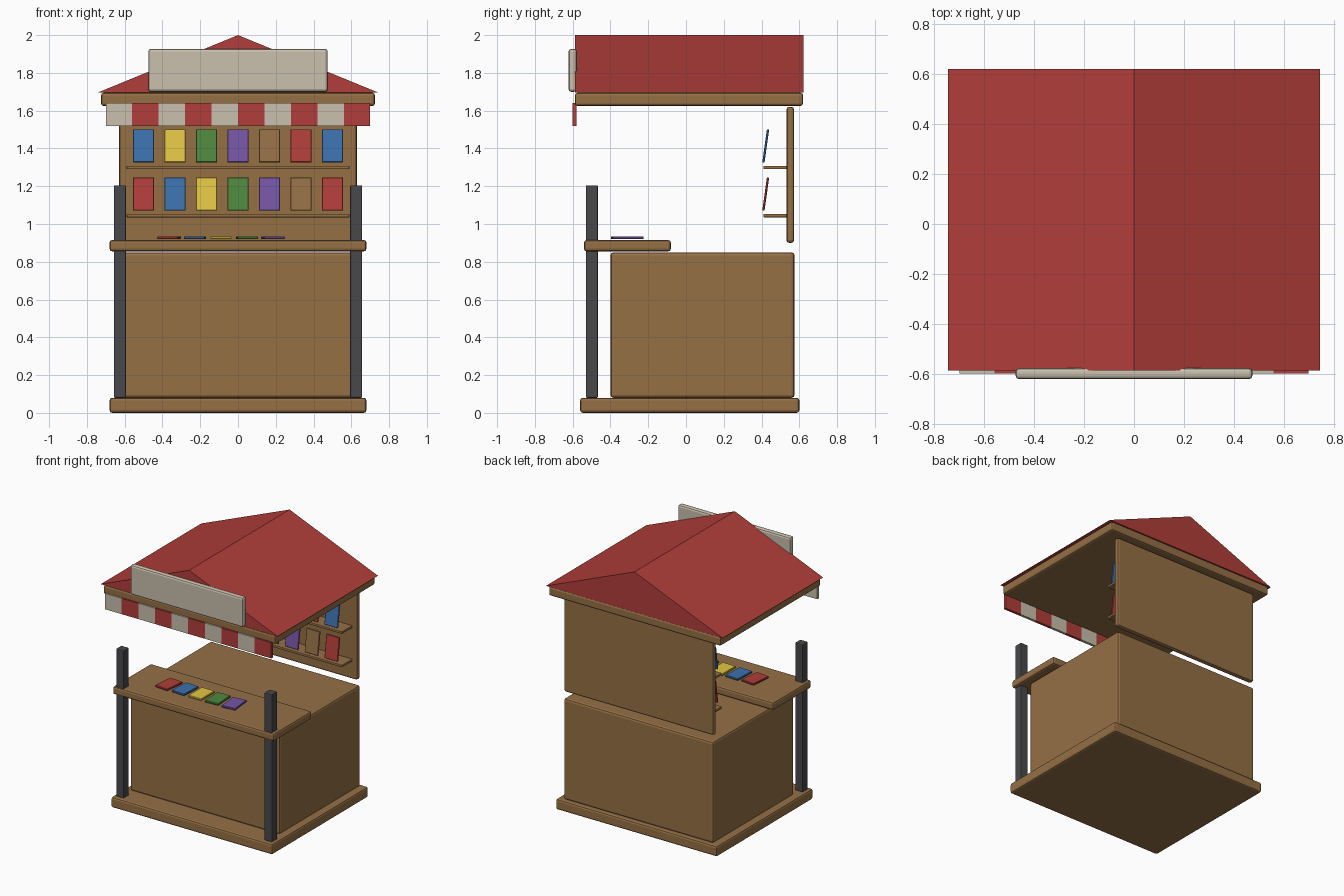
import bpy
import bmesh
from math import radians
from mathutils import Matrix, Vector

cube = bpy.data.objects.get("Cube")
if cube:
    bpy.data.objects.remove(cube, do_unlink=True)


def material(name, r, g, b):
    m = bpy.data.materials.new(name)
    m.use_nodes = True
    m.diffuse_color = (r, g, b, 1)
    m.node_tree.nodes["Principled BSDF"].inputs["Base Color"].default_value = (r, g, b, 1)
    return m


wood = material("wood", 0.30, 0.16, 0.06)
red = material("red", 0.44, 0.047, 0.042)
cream = material("cream", 0.59, 0.53, 0.42)
charcoal = material("charcoal", 0.065, 0.065, 0.072)
blue = material("blue", 0.044, 0.165, 0.42)
yellow = material("yellow", 0.76, 0.57, 0.056)
green = material("green", 0.076, 0.246, 0.05)
purple = material("purple", 0.178, 0.09, 0.376)
covers = [red, blue, yellow, green, purple, wood]


def finish(name, bm, mat):
    bmesh.ops.recalc_face_normals(bm, faces=bm.faces)
    mesh = bpy.data.meshes.new(name)
    bm.to_mesh(mesh)
    bm.free()
    mesh.materials.append(mat)
    obj = bpy.data.objects.new(name, mesh)
    bpy.context.collection.objects.link(obj)
    return obj


def box(name, mat, xs, ys, zs, bevel=0.0, segments=2):
    """Box spanning the given ranges, with its origin at its centre."""
    spans = (xs, ys, zs)
    size = [b - a for a, b in spans]
    bm = bmesh.new()
    bmesh.ops.create_cube(bm, size=1, matrix=Matrix.Diagonal((*size, 1)))
    obj = finish(name, bm, mat)
    obj.location = [(a + b) / 2 for a, b in spans]
    if bevel:
        mod = obj.modifiers.new("rounded_edges", "BEVEL")
        mod.width = bevel
        mod.segments = segments
    return obj


# Stall body
box("base", wood, (-0.68, 0.68), (-0.56, 0.60), (0, 0.08), 0.014)
box("cabinet", wood, (-0.63, 0.63), (-0.40, 0.575), (0.08, 0.85), 0.016)
box("counter", wood, (-0.68, 0.68), (-0.54, -0.08), (0.855, 0.915), 0.014)
box("back_panel", wood, (-0.63, 0.63), (0.532, 0.572), (0.90, 1.62), 0.014)
for side, x in (("right", -0.625), ("left", 0.625)):
    box(f"{side}_post", charcoal, (x - 0.032, x + 0.032), (-0.53, -0.466),
        (0.08, 1.205), 0.006)

# Shelves with a row of leaning books on each
for row, z in enumerate((1.035, 1.29)):
    box(f"shelf_{row}", wood, (-0.59, 0.59), (0.41, 0.54), (z, z + 0.018), 0.004)
    for i in range(7):
        x = (i - 3) / 6
        book = box(f"shelf_book_{row}_{i}", covers[(i + row) % 6],
                   (x - 0.056, x + 0.056), (0.416, 0.428),
                   (z + 0.035, z + 0.212), 0.003, 1)
        book.rotation_euler.x = radians(-8)

# Books fanned out on the counter
for i in range(5):
    x = -0.365 + 0.1375 * i
    book = box(f"counter_book_{i}", covers[i], (x - 0.055, x + 0.055),
               (-0.393, -0.23), (0.92, 0.935), 0.003, 1)
    book.rotation_euler.z = radians(3 * (i - 2))

# Roof frame and gabled roof
box("roof_frame", wood, (-0.725, 0.725), (-0.588, 0.62), (1.625, 1.695), 0.014)
bm = bmesh.new()
gable = bm.faces.new([bm.verts.new((x, -0.588, z))
                      for x, z in ((-0.745, 1.695), (0.745, 1.695), (0, 2))])
back = bmesh.ops.extrude_face_region(bm, geom=[gable], use_keep_orig=True)
moved = [g for g in back["geom"] if isinstance(g, bmesh.types.BMVert)]
bmesh.ops.translate(bm, verts=moved, vec=Vector((0, 1.21, 0)))
finish("roof", bm, red)

# Striped awning and blank sign board
for i in range(10):
    x = -0.70 + 0.14 * i
    box(f"awning_stripe_{i}", (cream, red)[i % 2], (x, x + 0.14),
        (-0.60, -0.58), (1.52, 1.64))
box("sign_board", cream, (-0.475, 0.475), (-0.622, -0.578), (1.70, 1.927), 0.014)
